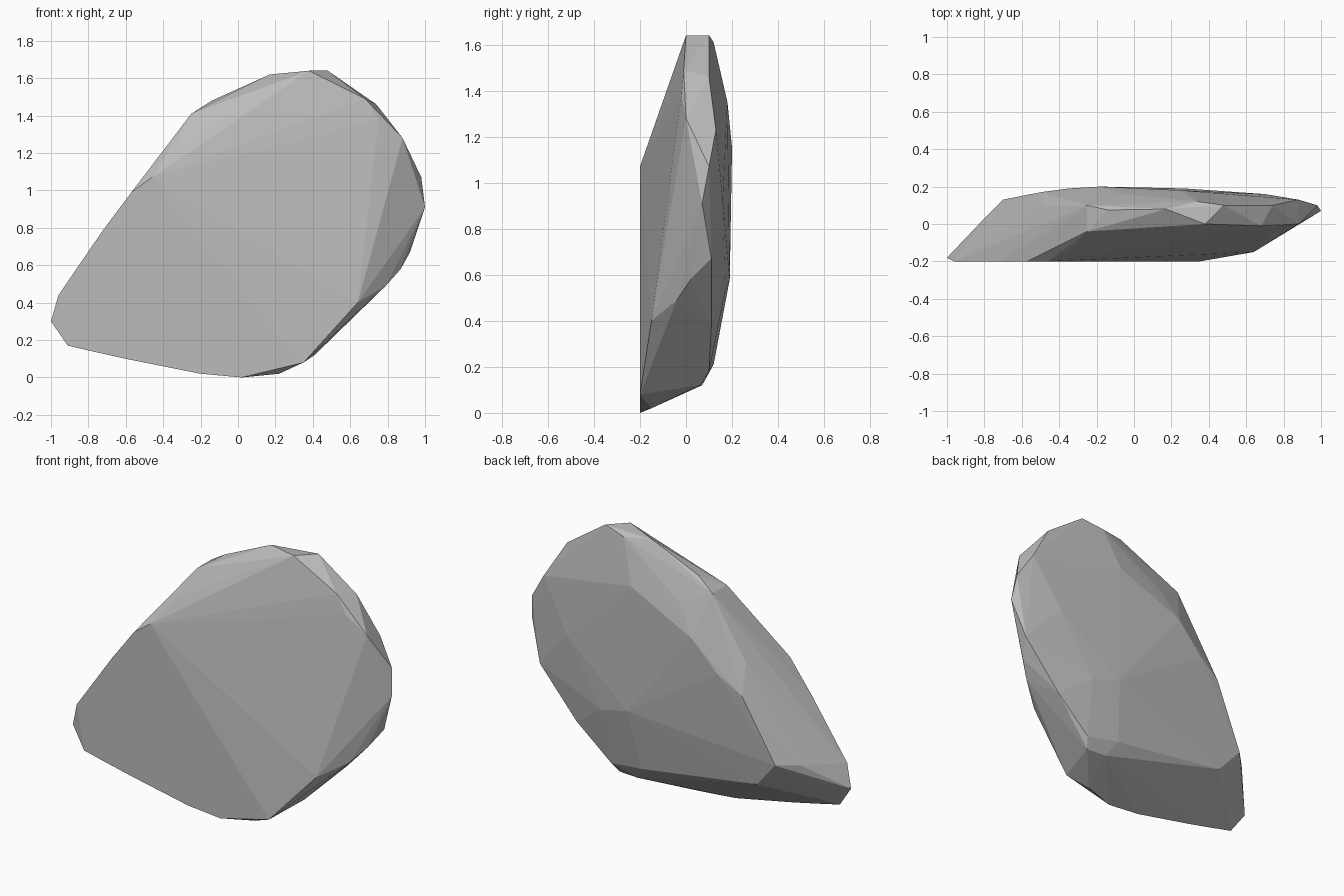
import bpy
import bmesh
from mathutils import Vector

# Remove the default cube only
default_cube = bpy.data.objects.get("Cube")
if default_cube:
    bpy.data.objects.remove(default_cube, do_unlink=True)

UNIT = 0.01          # corner positions are given in hundredths
FRONT_DEPTH = -20    # depth of the flat front facet


def make_material(name, colour):
    """One flat colour, shown in the viewport and in a render."""
    material = bpy.data.materials.new(name)
    material.use_nodes = True
    material.diffuse_color = colour
    shader = material.node_tree.nodes["Principled BSDF"]
    shader.inputs["Base Color"].default_value = colour
    shader.inputs["Roughness"].default_value = 1
    return material


def make_faceted_stone(name, corners, material):
    """Wrap a tight, flat-faced skin around the given corners."""
    mesh = bpy.data.meshes.new(name)
    bm = bmesh.new()
    for corner in corners:
        bm.verts.new(Vector(corner) * UNIT)
    result = bmesh.ops.convex_hull(bm, input=list(bm.verts))
    # Drop any corner that fell inside the skin
    loose = [v for v in bm.verts if not v.link_faces]
    bmesh.ops.delete(bm, geom=loose, context="VERTS")
    bmesh.ops.recalc_face_normals(bm, faces=list(bm.faces))
    for face in bm.faces:
        face.smooth = False
    bm.to_mesh(mesh)
    bm.free()
    mesh.materials.append(material)
    stone = bpy.data.objects.new(name, mesh)
    bpy.context.collection.objects.link(stone)
    return stone


# Flat front facet: outline across and up
front_outline = [
    (-46, 107), (-57, 99), (-72, 79), (-96, 44), (-91, 17), (-78, 14),
    (-60, 10), (-20, 2), (2, 0), (35, 8),
]
front_facet = [(x, FRONT_DEPTH, z) for x, z in front_outline]

# Crown: the chipped ridge along the top
crown = [
    (-33, -13, 124), (-25, -4, 141), (-25, 10, 141), (-14, 7.5, 148),
    (17, 8, 162), (38, 0, 164), (48, 10, 164), (34, 12, 161),
]

# Outer side: from the crown down to the foot
outer_side = [
    (68, -1, 149), (75, -2, 138), (74, 10, 146), (88, 0, 128),
    (88, 13, 123), (98, 10, 107), (100, 7, 91), (92, 11, 67),
    (87, 2, 58), (79, -4, 49), (64, -15, 40), (67, 11, 38),
]

# Foot and pointed tip
foot = [
    (41, 6, 12), (44, 10, 18), (28, 7, 12), (22, -15, 2), (22, 12, 21),
    (-38, 12, 34), (-56, 11, 32), (-100, -18, 30), (-80, 3, 47),
]

# Gently domed back
back_dome = [
    (-70, 13, 48), (-50, 17, 87), (-35, 19, 97), (-18, 20, 115),
    (-7, 16, 133), (25, 18, 135), (70, 16, 92), (46, 17, 53), (27, 19, 58),
    (-48, 10, 104),
]

stone_grey = make_material("stone grey", (0.5, 0.5, 0.5, 1.0))
make_faceted_stone(
    "faceted_stone",
    front_facet + crown + outer_side + foot + back_dome,
    stone_grey,
)
